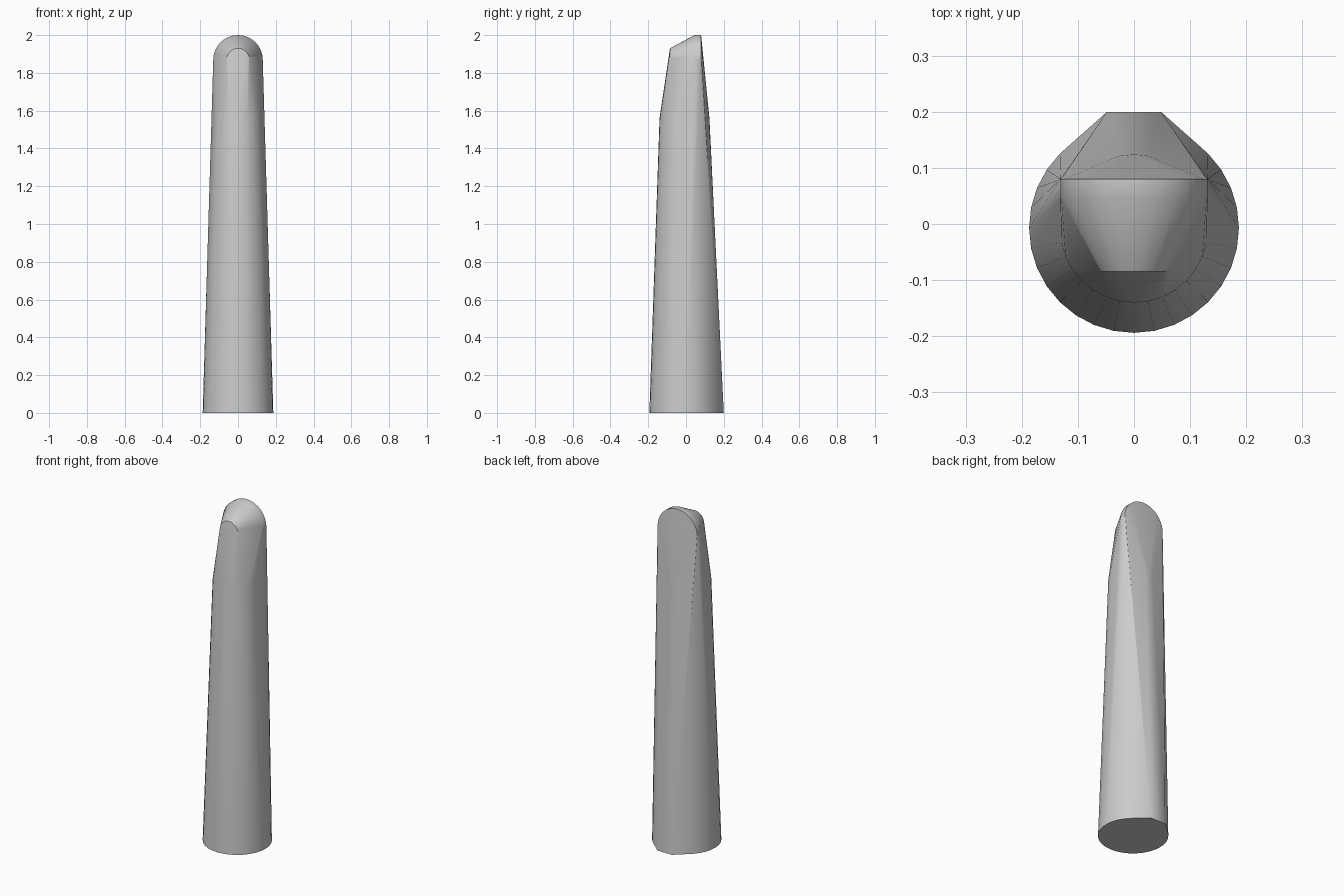
import bpy, bmesh
from math import cos, sin, pi, radians

default = bpy.data.objects.get("Cube")
if default:
    bpy.data.objects.remove(default, do_unlink=True)

grey = bpy.data.materials.new("plain grey")
grey.use_nodes = True
colour = (0.6, 0.6, 0.6, 1)
grey.diffuse_color = colour
grey.node_tree.nodes["Principled BSDF"].inputs["Base Color"].default_value = colour


def ring(radius, y, z, count=32):
    """Horizontal circle of points."""
    return [(radius * cos(2 * pi * i / count), y + radius * sin(2 * pi * i / count), z)
            for i in range(count)]


def arch(radius, y, z, count=20):
    """Upright half circle of points facing the front."""
    return [(radius * cos(pi * i / count), y, z + radius * sin(pi * i / count))
            for i in range(count + 1)]


# Sections of the tapering body: base with squared back, shoulder, rounded tip
sections = ring(0.187, -0.007, 0)
sections += [(-0.048, 0.2, 0), (0.048, 0.2, 0)]
sections += ring(0.132, -0.008, 1.56)
sections += arch(0.131, 0.08, 1.869) + arch(0.131, 0.045, 1.869)
sections += arch(0.06, -0.085, 1.87)

# Skin the sections with one convex shell
bm = bmesh.new()
for point in sections:
    bm.verts.new(point)
hull = bmesh.ops.convex_hull(bm, input=bm.verts)
unused = {g for g in hull["geom_interior"] + hull["geom_unused"]
          if isinstance(g, bmesh.types.BMVert)}
bmesh.ops.delete(bm, geom=list(unused), context='VERTS')
bmesh.ops.dissolve_limit(bm, angle_limit=radians(0.3), verts=bm.verts, edges=bm.edges)
bmesh.ops.recalc_face_normals(bm, faces=bm.faces)

mesh = bpy.data.meshes.new("tapered_body")
bm.to_mesh(mesh)
bm.free()
mesh.materials.append(grey)
body = bpy.data.objects.new("tapered_body", mesh)
bpy.context.collection.objects.link(body)

# Smooth sides, crisp rims
bpy.ops.object.select_all(action='DESELECT')
body.select_set(True)
bpy.context.view_layer.objects.active = body
bpy.ops.object.shade_smooth_by_angle(angle=radians(30))
